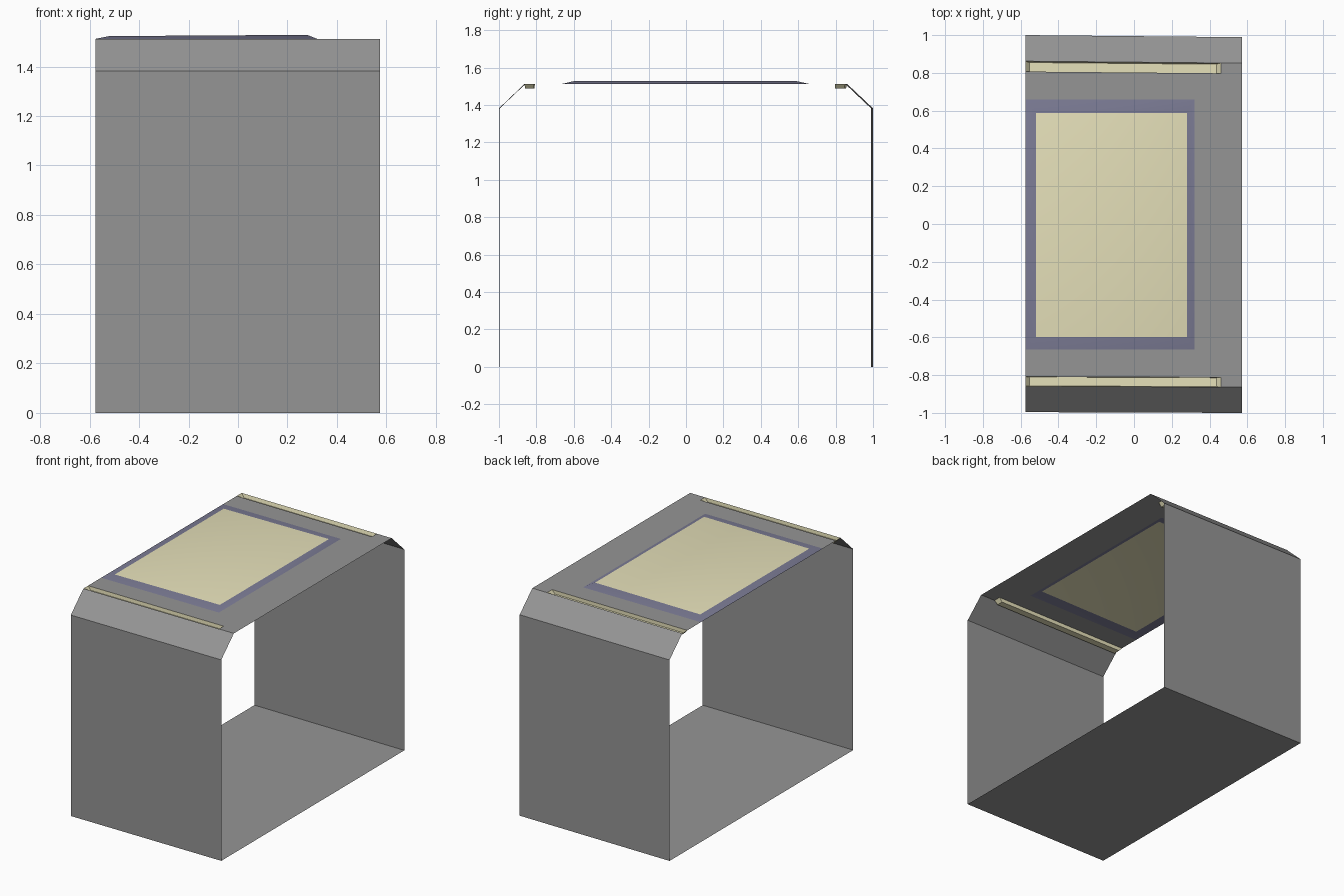
import bpy, bmesh

if "Cube" in bpy.data.objects:
    bpy.data.objects.remove(bpy.data.objects["Cube"])

X0, X1 = -0.575, 0.573          # open ends of the corridor
PX = 0.32                       # inner end of the big ceiling recess
SX = 0.46                       # inner end of the lamp slots
TOP = 1.512                     # ceiling height


def skew(p):
    # the outer parts run very slightly off the x axis
    x, y, z = p
    if abs(y) > 0.7:
        y -= (x - X0) / (X1 - X0) * (0.0075 + 0.0035 * y)
    return (x, y, z)


def material(name, rgb):
    m = bpy.data.materials.new(name)
    m.diffuse_color = (*rgb, 1)
    m.use_nodes = True
    m.node_tree.nodes["Principled BSDF"].inputs["Base Color"].default_value = m.diffuse_color
    return m


def sheet(name, quads, mats, smooth=False, last_mat=0):
    bm = bmesh.new()
    for q in quads:
        f = bm.faces.new([bm.verts.new(skew(p)) for p in q])
        f.smooth = smooth
    f.material_index = last_mat
    bmesh.ops.remove_doubles(bm, verts=bm.verts, dist=1e-5)
    me = bpy.data.meshes.new(name)
    bm.to_mesh(me)
    bm.free()
    ob = bpy.data.objects.new(name, me)
    bpy.context.collection.objects.link(ob)
    for m in mats:
        me.materials.append(m)
    return ob


def rim(x0, x1, y0, y1, z):
    z0, z1 = z if isinstance(z, tuple) else (z, z)
    return [(x0, y0, z0), (x1, y0, z1), (x1, y1, z1), (x0, y1, z0)]


def bridge(a, b):
    return [(a[i], a[(i + 1) % 4], b[(i + 1) % 4], b[i]) for i in range(4)]


grey = material("wall_grey", (0.30, 0.30, 0.30))
lamp = material("lamp_yellow", (0.79, 0.75, 0.49))
trim = material("trim_violet", (0.20, 0.20, 0.30))

# Shell: floor, walls and chamfers swept along x
profile = [(-0.859, TOP), (-0.996, 1.382), (-0.996, 0), (1.0, 0), (1.0, 1.382), (0.862, TOP)]
sheet("floor_and_walls", [((X0, a, b), (X1, a, b), (X1, c, d), (X0, c, d))
                          for (a, b), (c, d) in zip(profile, profile[1:])], [grey])

# Ceiling: grid of panels, leaving openings for the recess and lamp slots
xs = [X0, PX, SX, X1]
ys = [-0.859, -0.808, -0.665, 0.66, 0.807, 0.862]
openings = {(0, 0), (1, 0), (0, 2), (0, 4), (1, 4)}
sheet("ceiling", [rim(xs[i], xs[i + 1], ys[j], ys[j + 1], TOP)
                  for i in range(3) for j in range(5) if (i, j) not in openings], [grey])

# Ceiling recess: softly shaded violet frame around a luminous panel
base = rim(X0, PX, ys[2], ys[3], TOP)
panel = rim(-0.52, 0.28, -0.597, 0.588, (1.523, 1.528))
sheet("ceiling_light", bridge(base, panel) + [panel], [trim, lamp], True, 1)

# Long lamp troughs hanging below the slots
for name, y0, y1, b0, b1 in (("left_lamp", ys[0], ys[1], -0.857, -0.810),
                             ("right_lamp", ys[4], ys[5], 0.807, 0.855)):
    mouth = rim(X0, SX, y0, y1, TOP)
    bottom = rim(-0.553, 0.437, b0, b1, 1.487)
    sheet(name, bridge(mouth, bottom) + [bottom], [lamp])
